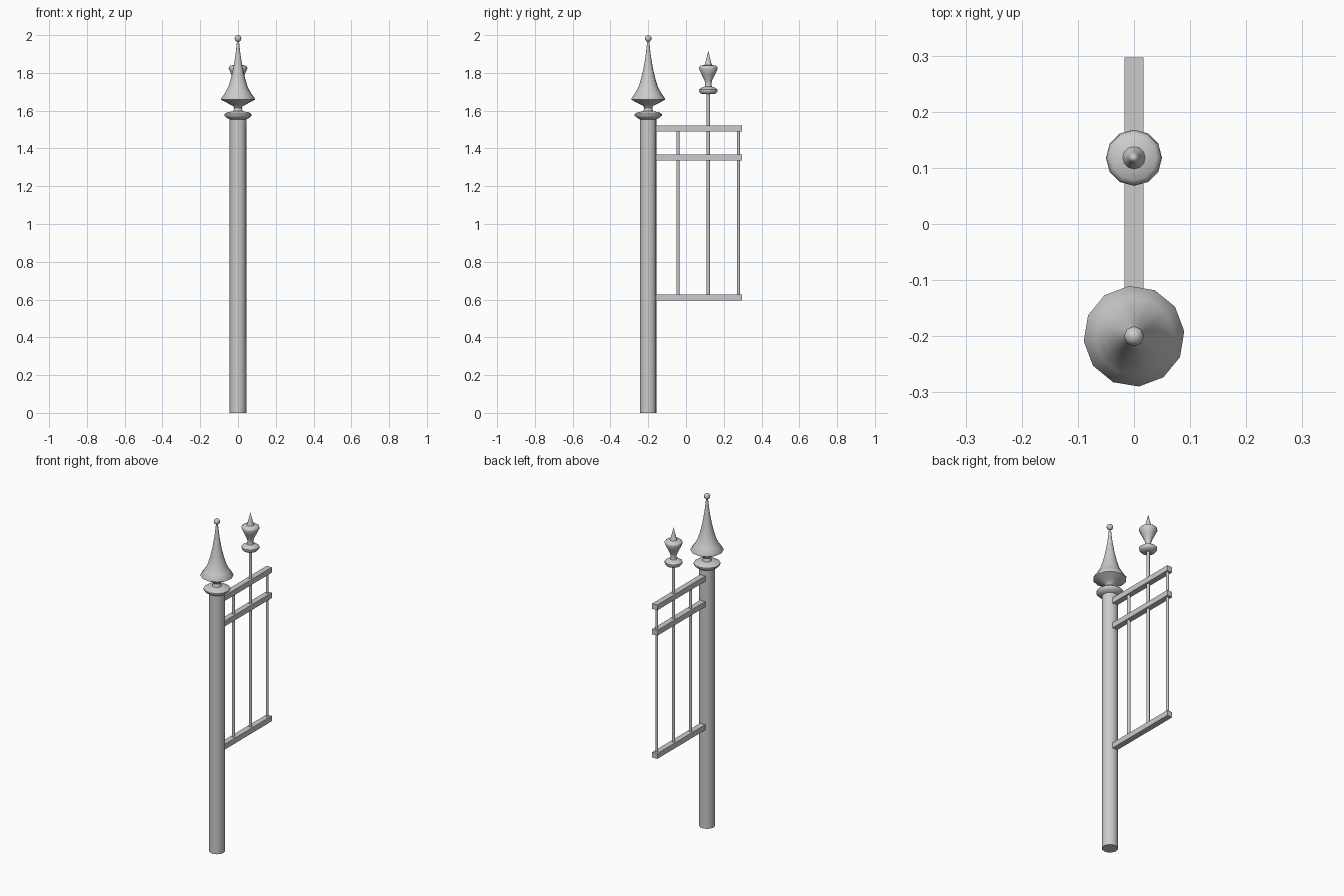
import bpy, bmesh, math

if "Cube" in bpy.data.objects:
    bpy.data.objects.remove(bpy.data.objects["Cube"])

POST_Y = -0.2
SPEAR_Y = 0.118


def finish(name, bm, smooth=None):
    bmesh.ops.recalc_face_normals(bm, faces=bm.faces[:])
    me = bpy.data.meshes.new(name)
    bm.to_mesh(me)
    bm.free()
    ob = bpy.data.objects.new(name, me)
    bpy.context.collection.objects.link(ob)
    if smooth:
        bpy.ops.object.select_all(action='DESELECT')
        ob.select_set(True)
        bpy.context.view_layer.objects.active = ob
        bpy.ops.object.shade_smooth_by_angle(angle=math.radians(smooth))
    return ob


def turned(name, profile, y, sides=12, start=0.0, smooth=50):
    """Revolve (radius, z) points around a vertical axis at (0, y)."""
    bm = bmesh.new()
    rings = []
    for r, z in profile:
        if r == 0:
            rings.append([bm.verts.new((0, y, z))] * sides)
        else:
            angles = [start + math.tau * i / sides for i in range(sides)]
            rings.append([bm.verts.new((r * math.cos(a), y + r * math.sin(a), z)) for a in angles])
    for a, b in zip(rings, rings[1:]):
        for i in range(sides):
            j = (i + 1) % sides
            bm.faces.new(list(dict.fromkeys((a[i], a[j], b[j], b[i]))))
    for ring, r in ((rings[0], profile[0][0]), (rings[-1], profile[-1][0])):
        if r:
            bm.faces.new(ring)
    return finish(name, bm, smooth)


def rail(name, z0, z1):
    bm = bmesh.new()
    bmesh.ops.create_cube(bm, size=1)
    y0, y1 = -0.17, 0.297
    for v in bm.verts:
        v.co.x *= 0.034
        v.co.y = (y0 + y1) / 2 + v.co.y * (y1 - y0)
        v.co.z = (z0 + z1) / 2 + v.co.z * (z1 - z0)
    finish(name, bm)


# Main post and its tall finial
turned("post", [(0.044, 0), (0.044, 1.565)], POST_Y, start=0.1)
turned("post_collar", [(0.042, 1.553), (0.06, 1.562), (0.073, 1.574), (0.073, 1.582),
                       (0.058, 1.591), (0.026, 1.597), (0.022, 1.608), (0.02, 1.64)], POST_Y, start=0.1)
turned("post_finial", [(0.02, 1.612), (0.026, 1.625), (0.05, 1.637), (0.09, 1.658), (0.09, 1.664),
                       (0.07, 1.692), (0.052, 1.725), (0.038, 1.77), (0.026, 1.82),
                       (0.014, 1.89), (0.005, 1.97)], POST_Y, start=0.1)

# Ball on the tip
turned("tip_ball", [(0.018 * math.sin(math.pi * i / 6), 1.982 - 0.018 * math.cos(math.pi * i / 6))
                    if 0 < i < 6 else (0, 1.964 + 0.006 * i) for i in range(7)],
       POST_Y, sides=8)

# Horizontal rails
rail("bottom_rail", 0.595, 0.627)
rail("middle_rail", 1.336, 1.368)
rail("top_rail", 1.489, 1.521)

# Upright bars
for name, y, r, top in (("inner_bar", -0.043, 0.009, 1.505),
                        ("centre_bar", SPEAR_Y, 0.009, 1.70),
                        ("outer_bar", 0.278, 0.008, 1.505)):
    turned(name, [(r, 0.611), (r, top)], y, sides=8, start=math.pi / 8)

# Small finial on the centre bar
turned("bar_finial", [(0.009, 1.687), (0.04, 1.69), (0.049, 1.702), (0.049, 1.712),
                      (0.036, 1.721), (0.019, 1.727), (0.016, 1.745), (0.021, 1.762),
                      (0.036, 1.793), (0.05, 1.822), (0.048, 1.832), (0.04, 1.838),
                      (0.02, 1.842), (0.016, 1.852), (0.009, 1.88), (0, 1.917)], SPEAR_Y)
